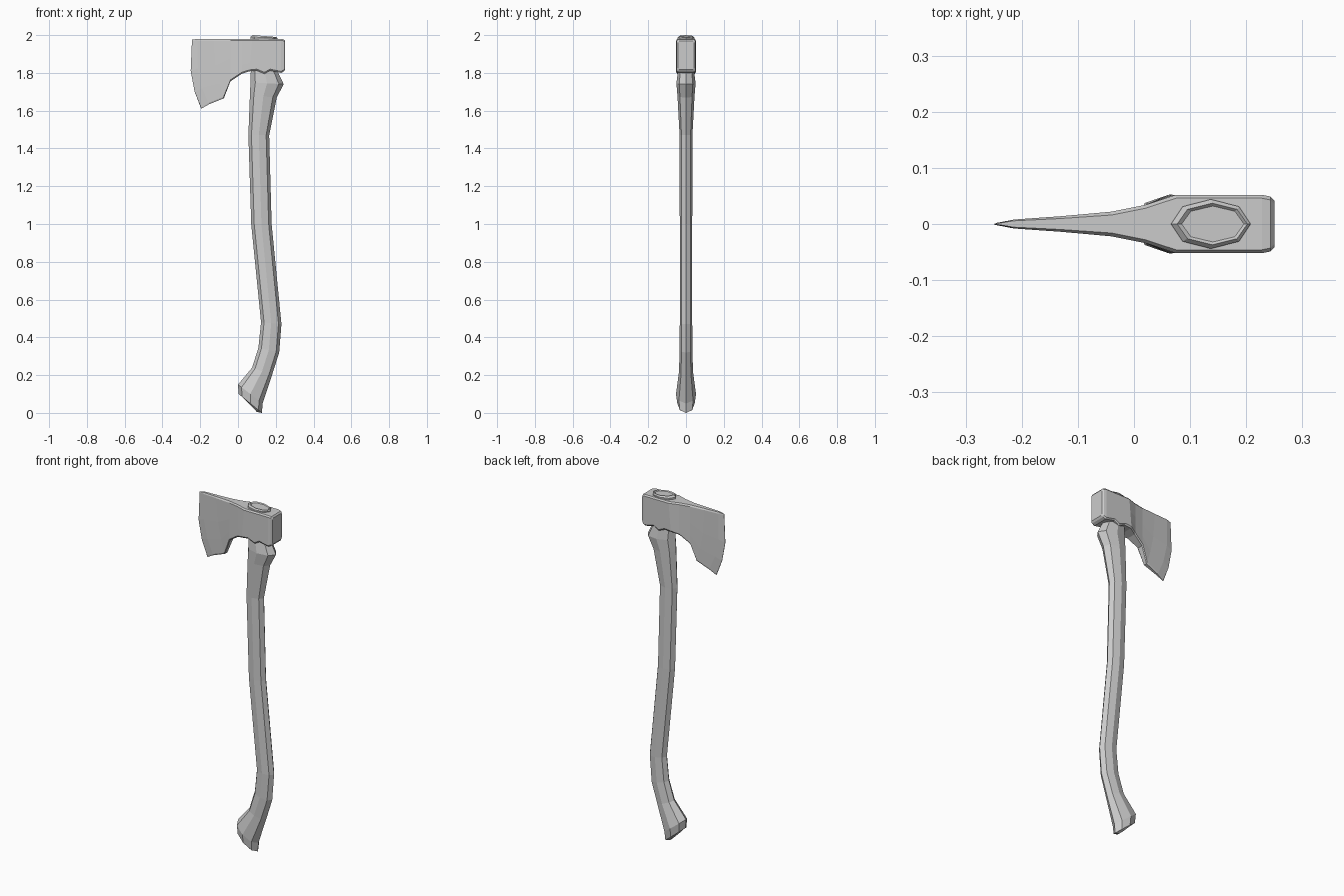
import bpy, bmesh, math


def loft(name, rings):
    """Skin a list of equal-length vertex rings and cap both ends."""
    bm = bmesh.new()
    loops = [[bm.verts.new(p) for p in r] for r in rings]
    n = len(rings[0])
    for a, b in zip(loops, loops[1:]):
        for i in range(n):
            j = (i + 1) % n
            bm.faces.new((a[i], a[j], b[j], b[i]))
    bm.faces.new(loops[0])
    bm.faces.new(loops[-1])
    bmesh.ops.remove_doubles(bm, verts=bm.verts, dist=0.0005)
    bmesh.ops.recalc_face_normals(bm, faces=bm.faces)
    me = bpy.data.meshes.new(name)
    bm.to_mesh(me)
    bm.free()
    ob = bpy.data.objects.new(name, me)
    bpy.context.collection.objects.link(ob)
    return ob


def octagon(xl, zl, xr, zr, w):
    """Eight-sided section spanning a left and a right point, half width w in y."""
    ring = []
    for k in range(8):
        a = k * math.pi / 4
        c, s = math.cos(a), math.sin(a)
        ring.append(((xl + xr) / 2 + (xr - xl) / 2 * c, w * s,
                     (zl + zr) / 2 + (zr - zl) / 2 * c))
    return ring


# Curved handle: left x, left z, right x, right z, half width
handle = [
    (0.02, 0.09, 0.10, 0.005, 0.035),
    (0.003, 0.10, 0.127, 0.00, 0.046),
    (0.00, 0.15, 0.13, 0.05, 0.053),
    (0.075, 0.24, 0.18, 0.20, 0.037),
    (0.108, 0.345, 0.218, 0.32, 0.034),
    (0.122, 0.48, 0.23, 0.47, 0.033),
    (0.07, 1.00, 0.178, 1.00, 0.033),
    (0.055, 1.47, 0.165, 1.47, 0.034),
    (0.063, 1.68, 0.205, 1.67, 0.045),
    (0.066, 1.75, 0.242, 1.74, 0.051),
    (0.068, 1.82, 0.208, 1.81, 0.042),
    (0.066, 1.99, 0.208, 1.985, 0.044),
    (0.077, 2.00, 0.202, 1.99, 0.037),
    (0.085, 1.994, 0.196, 1.986, 0.032),
]
loft("handle", [octagon(*s) for s in handle])


def head_section(xt, zt, xb, zb, w, bulge):
    """Chamfered vertical slice of the head, mirrored in y."""
    c = 0.006 if w > 0.02 else w * 0.3
    e = 0.008 / (zt - zb)
    side = [(0, w - c, 0), (e, w, 0), (0.45, w, 1), (0.75, w, 0.8),
            (1 - e, w, 0), (1, w - c, 0)]
    pts = [(xt + (xb - xt) * t + bulge * f, y, zt + (zb - zt) * t)
           for t, y, f in side]
    return pts + [(x, -y, z) for x, y, z in reversed(pts)]


# Head from cutting edge to poll: top x, top z, bottom x, bottom z, half width, bulge
head = [
    (-0.245, 1.975, -0.195, 1.61, 0.001, -0.028),
    (-0.215, 1.98, -0.155, 1.633, 0.008, -0.025),
    (-0.13, 1.98, -0.075, 1.665, 0.014, -0.012),
    (-0.04, 1.98, -0.04, 1.755, 0.022, 0),
    (0.02, 1.98, 0.02, 1.795, 0.034, 0),
    (0.075, 1.98, 0.06, 1.808, 0.052, 0),
    (0.10, 1.98, 0.10, 1.812, 0.052, 0),
    (0.14, 1.98, 0.14, 1.795, 0.052, 0),
    (0.17, 1.98, 0.17, 1.812, 0.052, 0),
    (0.228, 1.98, 0.228, 1.80, 0.052, 0),
    (0.243, 1.977, 0.243, 1.808, 0.049, 0),
    (0.25, 1.968, 0.25, 1.818, 0.042, 0),
]
loft("axe_head", [head_section(*s) for s in head])
